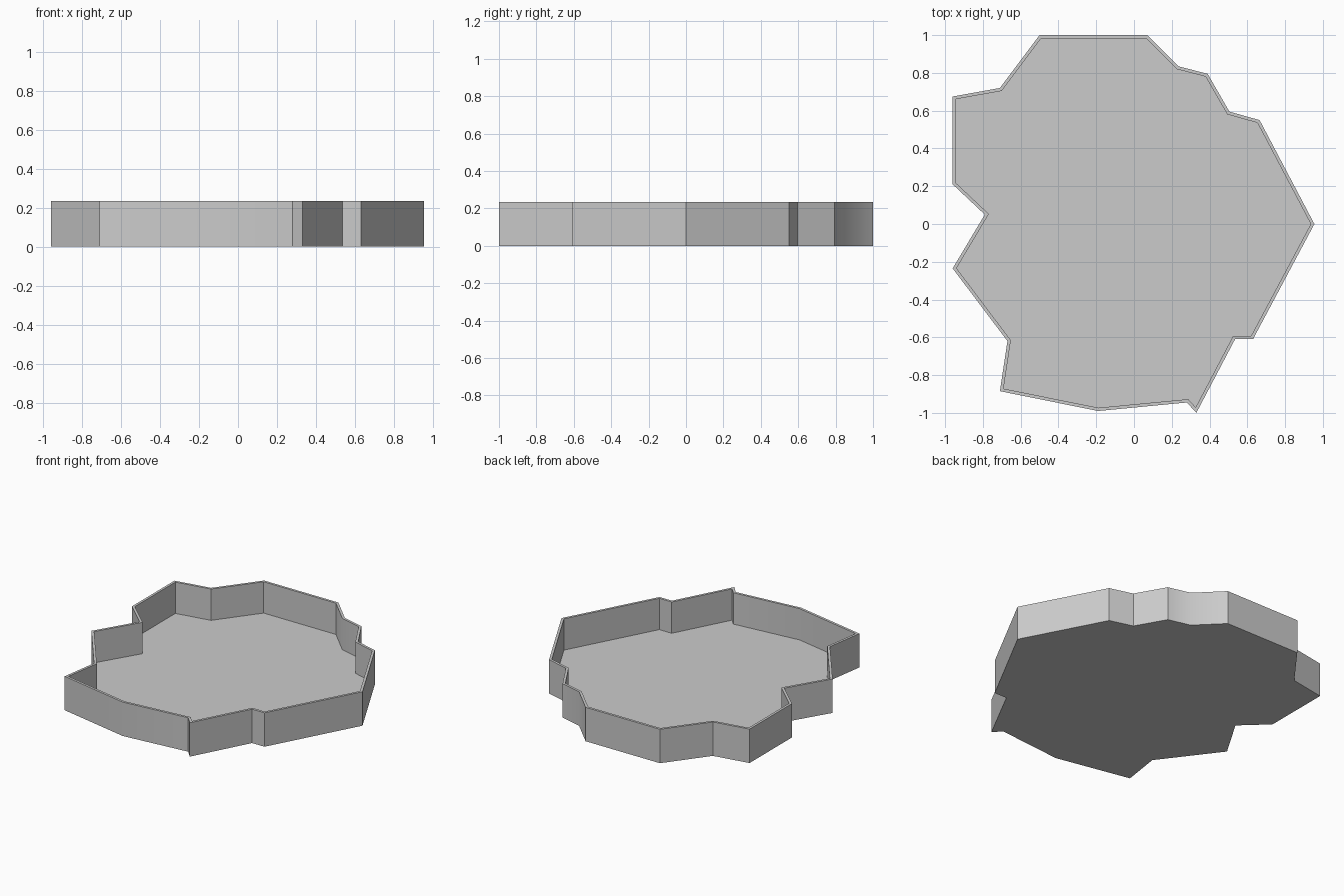
import bpy
import bmesh
import math

HEIGHT, WALL, FLOOR = 0.235, 0.017, 0.018

# Remove the default cube
cube = bpy.data.objects.get("Cube")
if cube:
    bpy.data.objects.remove(cube, do_unlink=True)

# Outline of the tray, seen from above
outline = [
    (-0.50, 1.0), (0.07, 1.0), (0.235, 0.835), (0.39, 0.795), (0.505, 0.595),
    (0.665, 0.55), (0.955, 0.0), (0.63, -0.61), (0.535, -0.61), (0.33, -1.0),
    (0.28, -0.945), (-0.19, -0.99), (-0.71, -0.885), (-0.67, -0.62),
    (-0.96, -0.235), (-0.79, 0.05), (-0.96, 0.21), (-0.96, 0.675), (-0.71, 0.72),
]

# Single grey material
grey = bpy.data.materials.new("light_grey")
grey.use_nodes = True
colour = (0.6, 0.6, 0.6, 1.0)
grey.diffuse_color = colour
grey.node_tree.nodes["Principled BSDF"].inputs["Base Color"].default_value = colour

# Solid block from the outline
bm = bmesh.new()
base = bm.faces.new([bm.verts.new((x, y, 0)) for x, y in reversed(outline)])
block = bmesh.ops.extrude_face_region(bm, geom=[base], use_keep_orig=True)
bmesh.ops.translate(bm, vec=(0, 0, HEIGHT),
                    verts=[g for g in block["geom"] if isinstance(g, bmesh.types.BMVert)])
bmesh.ops.recalc_face_normals(bm, faces=bm.faces[:])

# Inset the top to leave the rim, then sink the middle down to the floor
bm.normal_update()
top = max(bm.faces, key=lambda f: f.calc_center_median().z)
bmesh.ops.inset_region(bm, faces=[top], thickness=WALL, use_even_offset=True)
sunk = bmesh.ops.extrude_discrete_faces(bm, faces=[top])["faces"][0]
rim = [v for v in bm.verts if v not in sunk.verts]
bmesh.ops.translate(bm, vec=(0, 0, FLOOR - HEIGHT), verts=sunk.verts[:])
bmesh.ops.recalc_face_normals(bm, faces=bm.faces[:])

mesh = bpy.data.meshes.new("tray")
bm.to_mesh(mesh)
bm.free()
mesh.materials.append(grey)
tray = bpy.data.objects.new("tray", mesh)
bpy.context.collection.objects.link(tray)

# Smooth only the gentle bends of the wall
bpy.ops.object.select_all(action="DESELECT")
tray.select_set(True)
bpy.context.view_layer.objects.active = tray
bpy.ops.object.shade_smooth_by_angle(angle=math.radians(35))
